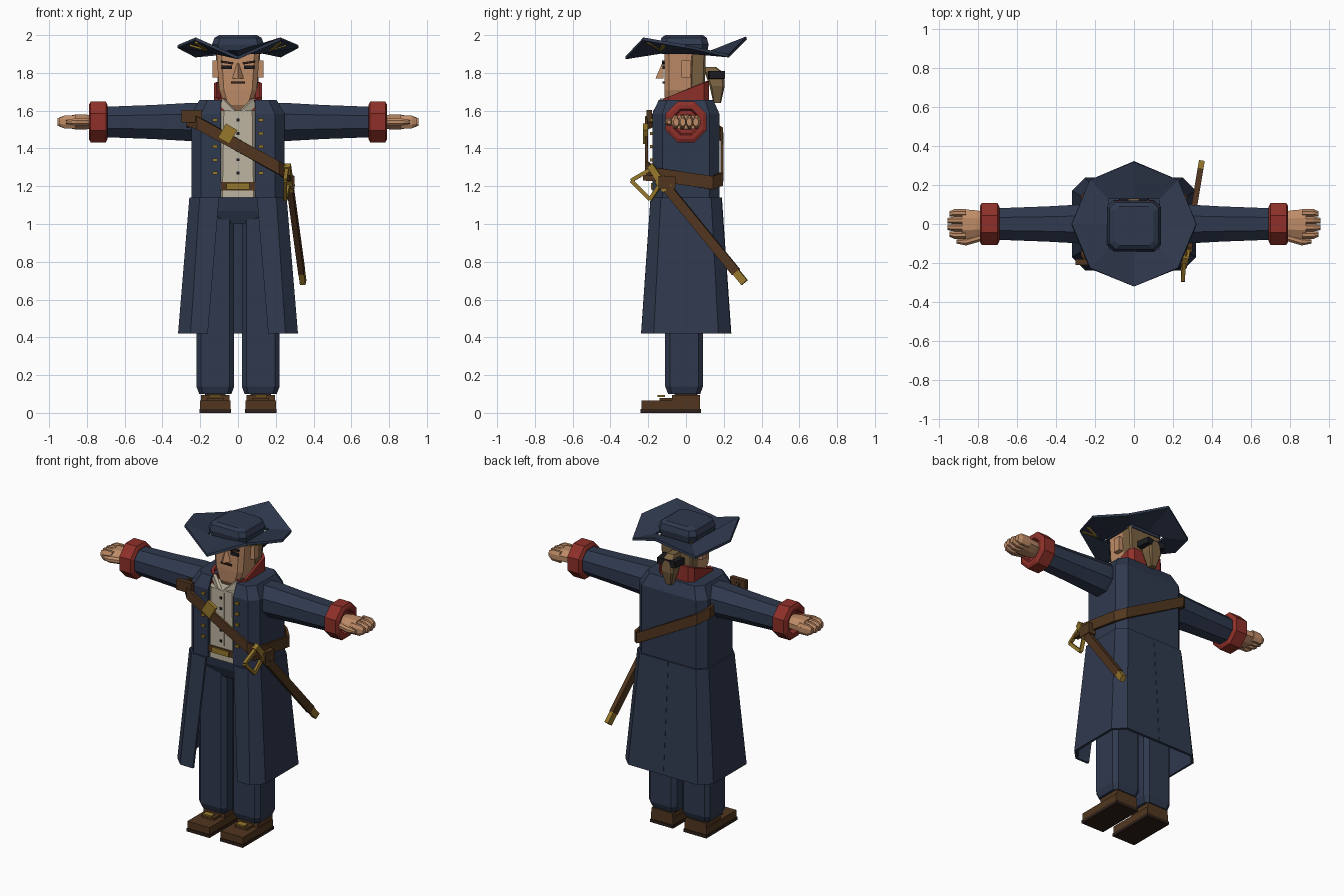
import bpy, bmesh, math
from mathutils import Vector

cube = bpy.data.objects.get("Cube")
if cube:
    bpy.data.objects.remove(cube, do_unlink=True)


def material(name, hexcode):
    channels = [value / 255 for value in bytes.fromhex(hexcode)]
    colour = [((value + .055) / 1.055) ** 2.4 for value in channels] + [1]
    mat = bpy.data.materials.new(name)
    mat.use_nodes = True
    mat.diffuse_color = colour
    mat.node_tree.nodes["Principled BSDF"].inputs["Base Color"].default_value = colour
    return mat


NAVY = material("navy cloth", "2f394e")
RED = material("red cloth", "8f3029")
SKIN = material("skin", "bf8c67")
HAIR = material("tan hair", "7a6242")
CREAM = material("cream linen", "bdb4a0")
BROWN = material("brown leather", "51361f")
DARK = material("dark leather", "2f2019")
GOLD = material("gold metal", "96782c")
BLACK = material("black", "1c1b20")

# Main heights
HEM, WAIST, BELT, CHEST, SHOULDER, EYES, BRIM, TOP = .42, 1.14, 1.2, 1.58, 1.65, 1.83, 1.91, 2
ARM = 1.54
FACE = -.12
CHEST_FRONT = -.16


def loft(name, mat, rings, pair=False, sheet=False, closed=True):
    """Join rings of points; pair mirrors the part, sheet leaves it thin and uncapped."""
    count = len(rings[0])
    bm = bmesh.new()
    rows = [[bm.verts.new(point) for point in ring] for ring in rings]
    for low, high in zip(rows, rows[1:]):
        for i in range(count if closed else count - 1):
            j = (i + 1) % count
            bm.faces.new((low[i], low[j], high[j], high[i]))
    if not sheet:
        bm.faces.new(rows[0])
        bm.faces.new(rows[-1])
    bmesh.ops.recalc_face_normals(bm, faces=bm.faces)
    mesh = bpy.data.meshes.new(name)
    bm.to_mesh(mesh)
    bm.free()
    mesh.materials.append(mat)
    part = bpy.data.objects.new(name, mesh)
    bpy.context.collection.objects.link(part)
    if sheet:
        solidify = part.modifiers.new("Thickness", "SOLIDIFY")
        solidify.thickness = .016
        solidify.offset = 0
    if pair:
        part.modifiers.new("Mirror", "MIRROR").use_mirror_merge = False


def slab(z, width, depth, x=0, y=-.01):
    # level rectangle with cut corners, given by half width and half depth
    cut = min(width, depth) / 4
    side = [(width - cut, -depth), (width, cut - depth), (width, depth - cut), (width - cut, depth)]
    outline = side + [(-across, along) for across, along in reversed(side)]
    return [(x + across, y + along, z) for across, along in outline]


def open_ring(z, gap, width, depth):
    # level outline round the body, open at the front
    cut = width / 5
    half = [(gap, -depth), (width - cut, -depth), (width, cut - depth),
            (width, depth - cut), (width - cut, depth), (0, depth)]
    outline = half + [(-x, y) for x, y in reversed(half[:-1])]
    return [(x, y, z) for x, y in outline]


def octagon(x, depth, height, y=0):
    # cross-section of a limb that runs along x
    corners = [math.pi * (k + .5) / 4 for k in range(8)]
    flat = math.cos(corners[0])
    return [(x, y + depth * math.cos(a) / flat, ARM + height * math.sin(a) / flat) for a in corners]


def bar(name, mat, start, end, tall, deep, pair=False):
    # straight bar; tall lies in the upright plane, deep goes sideways
    start, end = Vector(start), Vector(end)
    along = (end - start).normalized()
    side = along.cross(Vector((0, 0, 1))).normalized()
    rise = side.cross(along) * tall / 2
    side *= deep / 2
    loft(name, mat, [[p + rise + side, p + rise - side, p - rise - side, p - rise + side]
                     for p in (start, end)], pair)


def box(name, mat, centre, width, depth, height, pair=False):
    reach = Vector((width / 2, 0, 0))
    bar(name, mat, Vector(centre) - reach, Vector(centre) + reach, height, depth, pair)


# Long coat and stand-up collar
loft("coat_skirt", NAVY, [open_ring(HEM, .16, .31, .23), open_ring(WAIST, .1, .25, .18)],
     sheet=True, closed=False)
loft("coat_body", NAVY, [open_ring(WAIST, .09, .24, .17), open_ring(CHEST, .09, .24, .17),
                         open_ring(SHOULDER, .09, .2, .14), open_ring(SHOULDER, .05, .09, .08)],
     sheet=True, closed=False)
bar("coat_back_seam", NAVY, (0, .235, HEM), (0, .185, WAIST), .01, .01)
collar = open_ring(CHEST, .07, .12, .115)
loft("collar", RED, [collar, [(x, y, 1.71 + y * .4) for x, y, z in collar]], sheet=True, closed=False)

# Waistcoat, belt and trouser top
loft("waistcoat", CREAM, [slab(WAIST, .11, -CHEST_FRONT), slab(1.6, .1, -CHEST_FRONT)])
box("waistcoat_placket", CREAM, (0, CHEST_FRONT - .01, 1.42), .04, .01, .36)
for i in range(5):
    height = BELT + (i + 1) * .07
    box("waistcoat_button", BLACK, (0, CHEST_FRONT - .015, height), .015, .01, .015)
    box("coat_buttons", GOLD, (.122, CHEST_FRONT - .02, height), .026, .02, .016, pair=True)
bar("shirt_collar", CREAM, (.02, CHEST_FRONT, CHEST), (.09, FACE, SHOULDER), .04, .02, pair=True)
box("belt", BROWN, (0, CHEST_FRONT, BELT), .2, .03, .045)
box("belt_buckle", GOLD, (0, CHEST_FRONT - .02, BELT), .12, .01, .035)
loft("trouser_top", NAVY, [slab(1, .05, .09), slab(1.07, .2, .12), slab(WAIST, .2, .13)])

# Legs and shoes
loft("legs", NAVY, [slab(z, width, width, x=.12)
                    for z, width in ((.1, .085), (.14, .1), (WAIST, .1))], pair=True)
box("ankles", DARK, (.12, 0, .1), .11, .12, .04, pair=True)
box("shoe_soles", DARK, (.12, -.08, .01), .165, .32, .02, pair=True)
box("shoe_toes", BROWN, (.12, -.08, .04), .16, .31, .05, pair=True)
box("shoe_heels", BROWN, (.12, 0, .07), .15, .15, .05, pair=True)
box("shoe_tongues", BROWN, (.12, -.1, .07), .09, .08, .02, pair=True)
box("shoe_buckles", GOLD, (.12, -.13, .09), .06, .04, .01, pair=True)

# Sleeves, cuffs and hands
loft("sleeves", NAVY, [octagon(x, radius, radius) for x, radius in
                       ((.16, .1), (.27, .1), (.45, .09), (.72, .08))], pair=True)
loft("cuffs", RED, [octagon(x, radius, radius) for x, radius in
                    ((.69, .09), (.7, .108), (.78, .108), (.79, .09), (.79, .07), (.76, .06))],
     pair=True)
loft("palms", SKIN, [octagon(.75, .06, .03), octagon(.81, .07, .04), octagon(.88, .076, .038)],
     pair=True)
for i in range(4):
    y = (i - 1.5) * .038
    tip = .96 - abs(y) / 4
    loft("fingers", SKIN, [octagon(.86, .019, .036, y), octagon(.92, .019, .034, y),
                           octagon(tip, .014, .02, y * .9)], pair=True)
loft("thumbs", SKIN, [octagon(.79, .02, .02, -.07), octagon(.86, .02, .02, -.09),
                      octagon(.91, .01, .01, -.09)], pair=True)

# Head, face and hair
loft("head", SKIN, [slab(CHEST, .07, .07), slab(1.63, .07, .1),
                    slab(1.71, .1, .105), slab(BRIM, .114, .105)])
loft("nose", SKIN, [[(-width, FACE, z), (width, FACE, z), (0, FACE - width * 1.4, z)]
                    for z, width in ((1.77, .03), (EYES + .02, .005))])
box("eyes", BLACK, (.06, FACE, EYES), .055, .01, .02, pair=True)
bar("brows", DARK, (.025, FACE, EYES + .02), (.09, FACE, EYES + .03), .012, .012, pair=True)
box("ears", SKIN, (.12, 0, EYES - .01), .03, .05, .09, pair=True)
box("mouth", DARK, (0, FACE, 1.75), .075, .01, .01)
loft("back_hair", HAIR, [slab(1.72, .105, .04, y=.06), slab(BRIM, .118, .04, y=.065)])
loft("ponytail", HAIR, [slab(1.64, .02, .02, y=.165), slab(1.73, .045, .04, y=.165),
                        slab(1.8, .035, .05, y=.15), slab(EYES, .025, .04, y=.12)])
bar("hair_bow", BLACK, (0, .155, 1.785), (.07, .165, 1.79), .04, .085, pair=True)

# Cocked hat: a round brim whose edge rises and dips
edge_heights = [1.88, 1.98, 1.94, 1.89, 1.985]
brim_inner, brim_edge = [], []
for k in range(8):
    toward = Vector((math.sin(k * math.pi / 4), -math.cos(k * math.pi / 4), 0))
    square = max(abs(toward.x), abs(toward.y))
    brim_inner.append(toward * .13 / square + Vector((0, 0, BRIM)))
    brim_edge.append(toward * .32 + Vector((0, 0, edge_heights[min(k, 8 - k)])))
loft("hat_brim", NAVY, [brim_inner, brim_edge], sheet=True)
loft("hat_crown", NAVY, [slab(BRIM - .01, .125, .12), slab(1.95, .138, .13),
                         slab(1.985, .125, .12), slab(TOP, .1, .1)])


def under_brim(back, out):
    # point just below the brim, between its raised front corner and its side
    inner = brim_inner[1].lerp(brim_inner[2], back)
    edge = brim_edge[1].lerp(brim_edge[2], back)
    return inner.lerp(edge, out) - Vector((0, 0, .01))


for back in (.05, .45):
    bar("hat_trim", GOLD, under_brim(.2, .35), under_brim(back, .9), .01, .02, pair=True)

# Shoulder belt: a tilted loop round the body
loop = [(x, y, 1.385 - x * .55 - y * .15) for x, y, z in slab(0, .265, .2)]
loft("shoulder_belt", BROWN, [[(x, y, z + rise) for x, y, z in loop] for rise in (-.035, .035)],
     sheet=True)
bar("shoulder_belt_buckle", GOLD, (-.085, -.215, 1.495), (-.025, -.215, 1.46), .085, .025)
box("shoulder_belt_end", BROWN, (-.245, -.195, 1.57), .11, .03, .065)

# Sword in its scabbard
mouth, tip = Vector((.27, -.14, 1.24)), Vector((.345, .31, .69))
bar("scabbard", BROWN, mouth, mouth.lerp(tip, .9), .05, .03)
bar("scabbard_tip", GOLD, mouth.lerp(tip, .9), tip, .04, .03)
bar("scabbard_mouth", GOLD, mouth, mouth.lerp(tip, .1), .06, .04)
box("scabbard_frog", BROWN, (.275, -.1, 1.22), .05, .09, .07)
bar("sword_grip", BROWN, mouth, (.255, -.225, 1.245), .03, .03)
guard = [(.26, -.17, 1.3), (.25, -.29, 1.23), (.25, -.19, 1.13), (.27, -.13, 1.22)]
for i, corner in enumerate(guard):
    bar("sword_guard", GOLD, guard[i - 1], corner, .02, .02)
bar("sword_crossguard", GOLD, (.26, -.19, 1.31), mouth, .035, .035)
